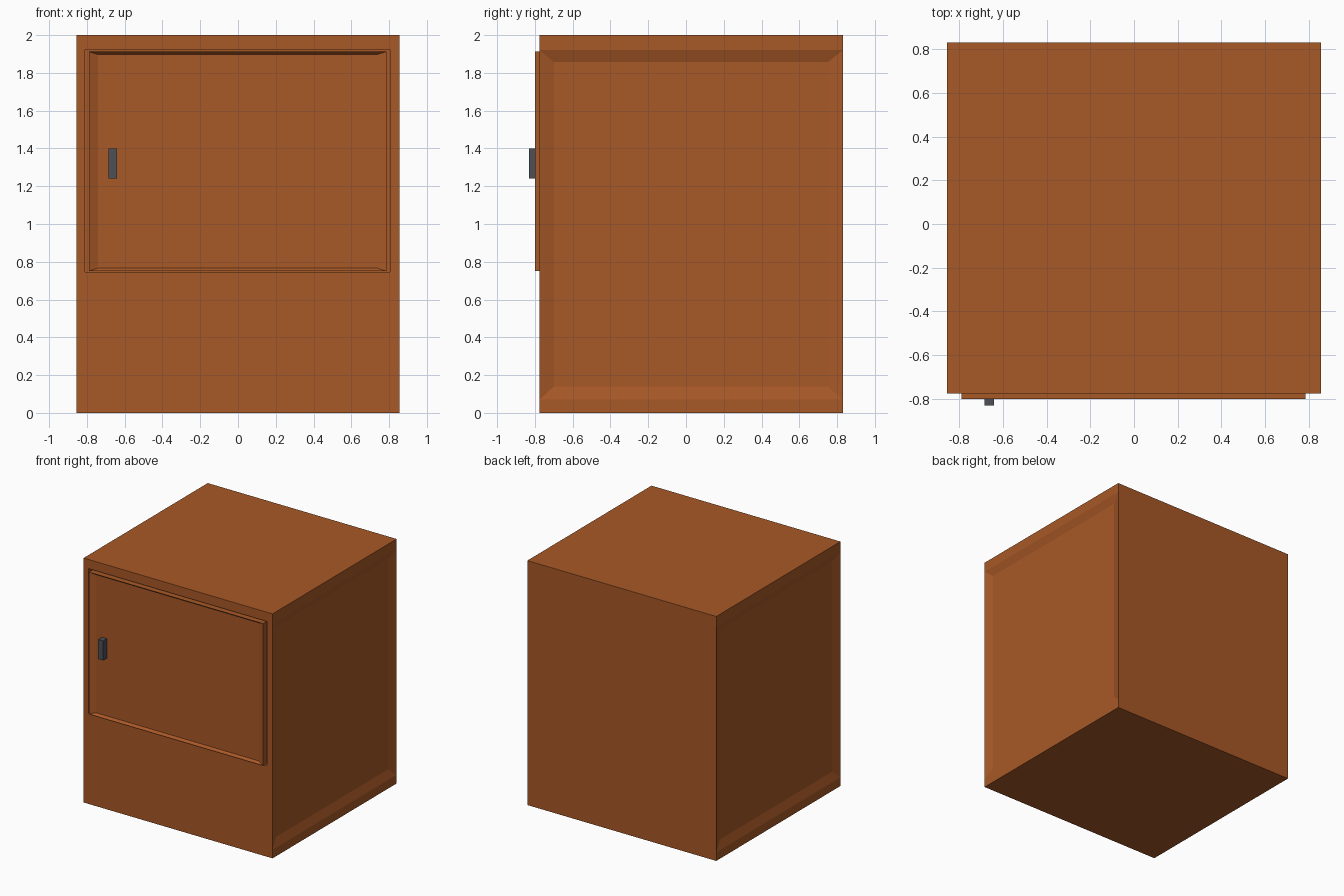
import bpy, bmesh
from mathutils import Vector

if "Cube" in bpy.data.objects:
    bpy.data.objects.remove(bpy.data.objects["Cube"])


def material(name, rgb):
    m = bpy.data.materials.new(name)
    m.diffuse_color = (*rgb, 1)
    m.use_nodes = True
    m.node_tree.nodes["Principled BSDF"].inputs["Base Color"].default_value = m.diffuse_color
    return m


def box(lo, hi):
    bm = bmesh.new()
    bmesh.ops.create_cube(bm, size=1)
    for v in bm.verts:
        v.co = [lo[i] if v.co[i] < 0 else hi[i] for i in range(3)]
    return bm


def outer_face(bm, direction):
    d = Vector(direction)
    bm.normal_update()
    faces = [f for f in bm.faces if f.normal.dot(d) > 0.99]
    return max(faces, key=lambda f: (round(f.calc_center_median().dot(d), 4), f.calc_area()))


def sink(bm, face, lo, hi):
    """Inset a face and move its inner corners onto the given rectangle."""
    bmesh.ops.inset_individual(bm, faces=[face], thickness=0.01)
    c = face.calc_center_median()
    for v in face.verts:
        v.co = [lo[i] if v.co[i] < c[i] else hi[i] for i in range(3)]


def finish(bm, name, mat):
    bmesh.ops.recalc_face_normals(bm, faces=bm.faces[:])
    me = bpy.data.meshes.new(name)
    bm.to_mesh(me)
    bm.free()
    ob = bpy.data.objects.new(name, me)
    bpy.context.collection.objects.link(ob)
    me.materials.append(mat)
    return ob


wood = material("orange_wood", (0.39, 0.098, 0.02))
metal = material("dark_metal", (0.075, 0.08, 0.095))

# Cabinet body
bm = box((-0.855, -0.775, 0), (0.855, 0.83, 2))

# Door opening in the front: outline, then straight walls
front = outer_face(bm, (0, -1, 0))
for y in (-0.775, -0.70):
    sink(bm, front, (-0.81, y, 0.745), (0.805, y, 1.925))

# Shallow sloped side panels between top and bottom rails
for s in (-1, 1):
    for z in (0.07, 1.92):
        f = outer_face(bm, (s, 0, 0))
        bmesh.ops.bisect_plane(bm, geom=[f] + f.edges[:] + f.verts[:],
                               plane_co=(0, 0, z), plane_no=(0, 0, 1))
    x = s * 0.833
    sink(bm, outer_face(bm, (s, 0, 0)), (x, -0.70, 0.14), (x, 0.75, 1.857))
finish(bm, "cabinet_body", wood)

# Door with a dished front panel
bm = box((-0.79, -0.80, 0.75), (0.785, -0.70, 1.912))
sink(bm, outer_face(bm, (0, -1, 0)), (-0.74, -0.78, 0.767), (0.735, -0.78, 1.897))
finish(bm, "door", wood)

# Door handle
bm = box((-0.685, -0.83, 1.24), (-0.64, -0.78, 1.40))
finish(bm, "door_handle", metal)
